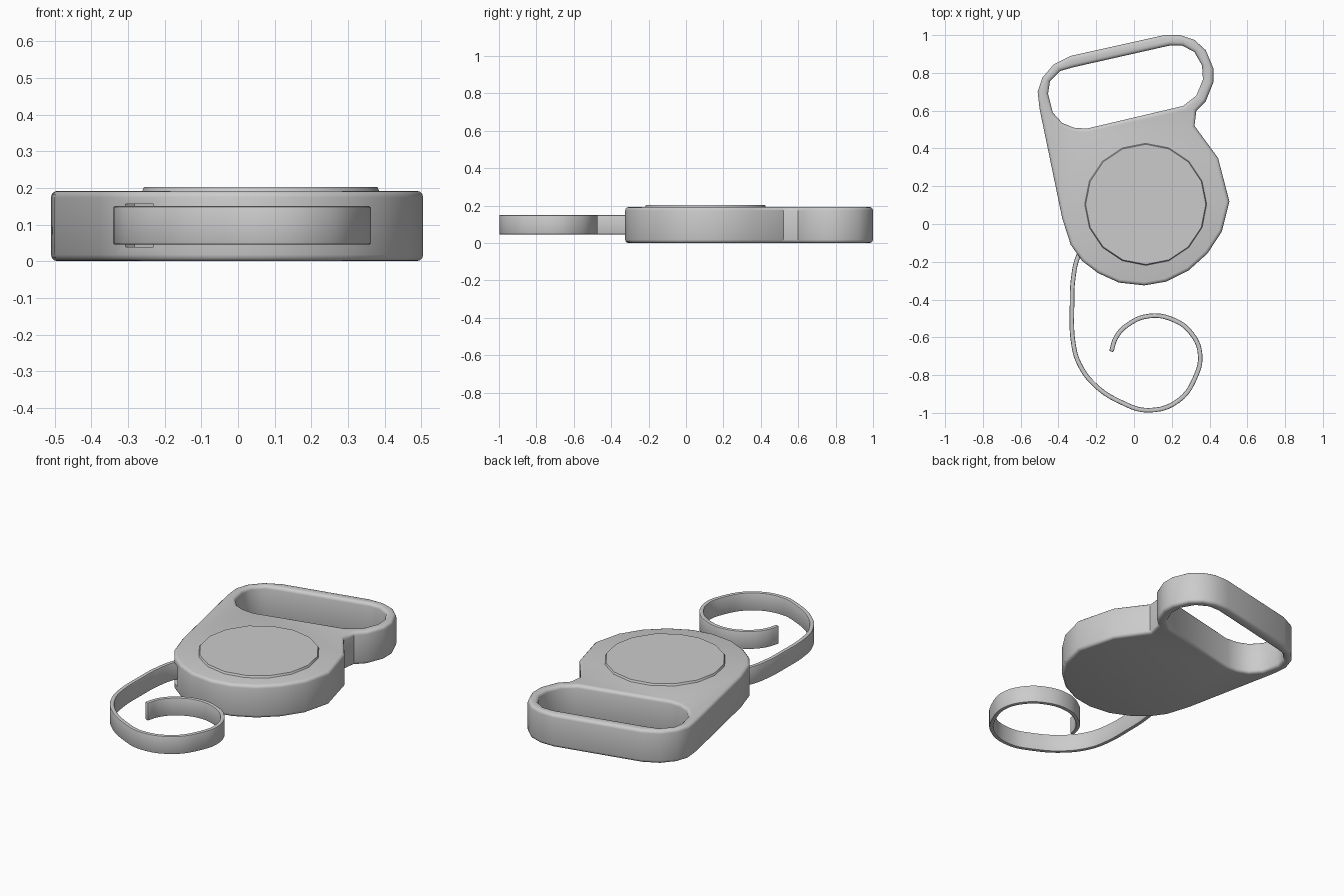
import bpy, bmesh, math
from mathutils import Matrix

if "Cube" in bpy.data.objects:
    bpy.data.objects.remove(bpy.data.objects["Cube"])

def finish(ob, angle=35):
    """Turn an object into a clean mesh, apply modifiers, smooth by angle."""
    bpy.ops.object.select_all(action='DESELECT')
    ob.select_set(True)
    bpy.context.view_layer.objects.active = ob
    bpy.ops.object.convert(target='MESH')
    ob = bpy.context.object
    bm = bmesh.new()
    bm.from_mesh(ob.data)
    bmesh.ops.remove_doubles(bm, verts=bm.verts, dist=0.0004)
    bmesh.ops.recalc_face_normals(bm, faces=bm.faces)
    bm.to_mesh(ob.data)
    bm.free()
    bpy.ops.object.shade_smooth_by_angle(angle=math.radians(angle))
    return ob

def curve_object(name, z):
    cu = bpy.data.curves.new(name, 'CURVE')
    cu.dimensions = '2D'
    ob = bpy.data.objects.new(name, cu)
    ob.location.z = z
    bpy.context.collection.objects.link(ob)
    return ob, cu

# Body with handle opening: outline and hole, extruded with rounded edges
outline = [(.505, .12), (.445, .35), (.32, .52), (.33, .60), (.38, .65), (.42, .75),
           (.42, .825), (.38, .92), (.32, .975), (.245, 1.0), (.16, 1.0), (-.335, .89),
           (-.425, .845), (-.485, .775), (-.51, .70), (-.50, .61), (-.38, .03),
           (-.335, -.11), (-.275, -.195), (-.19, -.26), (-.08, -.31), (.055, -.325),
           (.17, -.305), (.29, -.245), (.39, -.155), (.465, -.04)]
opening = [(-.455, .69), (-.445, .755), (-.39, .81), (-.32, .83), (.19, .945),
           (.255, .945), (.32, .91), (.36, .84), (.365, .765), (.33, .68), (.26, .625),
           (-.25, .505), (-.32, .51), (-.38, .535), (-.43, .59)]
body, cu = curve_object("body", 0.096)
for pts in (outline, opening):
    sp = cu.splines.new('POLY')
    sp.points.add(len(pts) - 1)
    for p, (x, y) in zip(sp.points, pts):
        p.co = (x, y, 0, 1)
    sp.use_cyclic_u = True
R = 0.018
cu.fill_mode = 'BOTH'
cu.extrude = 0.096 - R
cu.bevel_depth = R
cu.bevel_resolution = 2
cu.offset = -R
body = finish(body)

# Slot where the tape leaves the body
bpy.ops.mesh.primitive_cube_add(size=1, location=(-.265, -.185, .0975),
                                rotation=(0, 0, math.radians(-45)))
slot = bpy.context.object
slot.name = "slot_cutter"
slot.scale = (.11, .06, .118)
slot.hide_render = True
slot.hide_set(True)
m = body.modifiers.new("slot", 'BOOLEAN')
m.object = slot
m.operation = 'DIFFERENCE'
m.solver = 'EXACT'

# Raised round cover on the top
bm = bmesh.new()
bmesh.ops.create_cone(bm, cap_ends=True, segments=16, radius1=.327, radius2=.318,
                      depth=.02, matrix=Matrix.Translation((.062, .104, .193)))
me = bpy.data.meshes.new("cover_disc")
bm.to_mesh(me)
bm.free()
disc = bpy.data.objects.new("cover_disc", me)
bpy.context.collection.objects.link(disc)
finish(disc)

# Curled tape: a swept strip given thickness
path = [(-.23, -.07), (-.295, -.17), (-.322, -.29), (-.328, -.42), (-.32, -.64),
        (-.29, -.74), (-.21, -.85), (-.065, -.945), (.075, -.986), (.235, -.935),
        (.325, -.81), (.35, -.69), (.305, -.58), (.215, -.51), (.08, -.487),
        (-.035, -.535), (-.095, -.60), (-.12, -.675)]
tape, cu = curve_object("tape", 0.0975)
sp = cu.splines.new('BEZIER')
sp.bezier_points.add(len(path) - 1)
for p, (x, y) in zip(sp.bezier_points, path):
    p.co = (x, y, 0)
    p.handle_left_type = p.handle_right_type = 'AUTO'
cu.resolution_u = 5
cu.fill_mode = 'NONE'
cu.extrude = 0.0525
tape = finish(tape)
m = tape.modifiers.new("thickness", 'SOLIDIFY')
m.thickness = 0.024
m.offset = 0
m = tape.modifiers.new("rounding", 'BEVEL')
m.width = 0.006
m.segments = 2
finish(tape)
